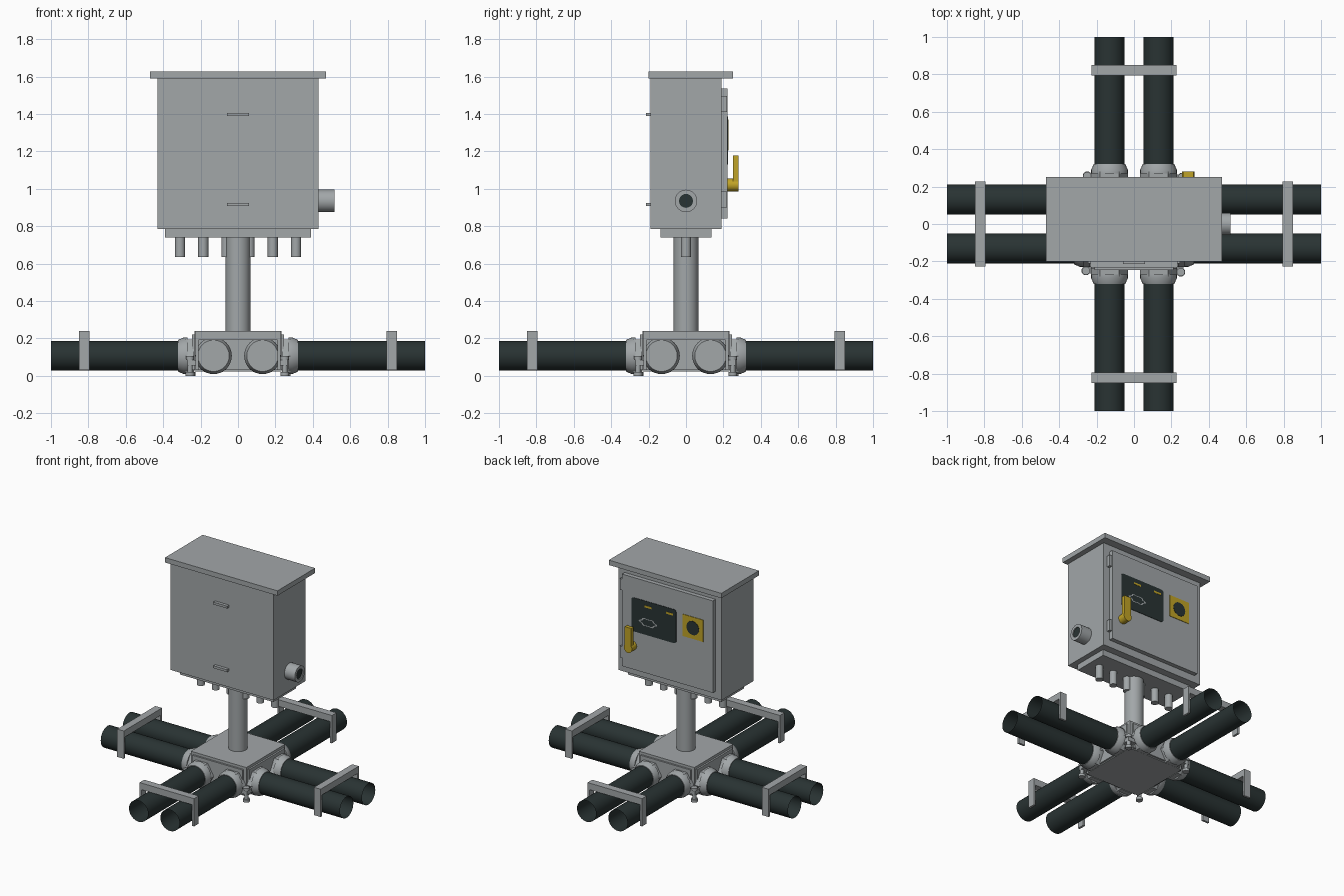
import bpy, bmesh, math
from mathutils import Matrix, Vector

if "Cube" in bpy.data.objects:
    bpy.data.objects.remove(bpy.data.objects["Cube"])


def material(name, rgb):
    m = bpy.data.materials.new(name)
    m.diffuse_color = (*rgb, 1)
    m.use_nodes = True
    m.node_tree.nodes["Principled BSDF"].inputs["Base Color"].default_value = m.diffuse_color
    return m


GREY = material("cabinet grey", (0.36, 0.385, 0.395))
DARK = material("dark pipe", (0.022, 0.033, 0.033))
YELLOW = material("safety yellow", (0.53, 0.37, 0.02))


def finish(name, bm, mat, rot=0, smooth=False):
    bm.transform(Matrix.Rotation(rot, 4, 'Z'))
    me = bpy.data.meshes.new(name)
    bm.to_mesh(me)
    bm.free()
    ob = bpy.data.objects.new(name, me)
    bpy.context.collection.objects.link(ob)
    me.materials.append(mat)
    if smooth:
        bpy.ops.object.select_all(action='DESELECT')
        ob.select_set(True)
        bpy.context.view_layer.objects.active = ob
        bpy.ops.object.shade_smooth_by_angle(angle=math.radians(35))
    return ob


def box(name, x, y, z, mat=GREY, rot=0, round_y=0):
    bm = bmesh.new()
    bmesh.ops.create_cube(bm, size=1)
    for v in bm.verts:
        v.co = [(a + b) / 2 + c * (b - a) for (a, b), c in zip((x, y, z), v.co)]
    if round_y:  # round only the edges that run along y
        es = [e for e in bm.edges
              if abs((e.verts[0].co - e.verts[1].co).normalized().y) > 0.9]
        bmesh.ops.bevel(bm, geom=es, offset=round_y, segments=4, profile=0.5, affect='EDGES')
    return finish(name, bm, mat, rot)


def lathe(name, start, axis, profile, mat=GREY, n=32, rot=0, smooth=True, caps=True):
    """Rings of (distance along axis, radius), capped at both ends if wanted."""
    bm = bmesh.new()
    q = Vector(axis).to_track_quat('Z', 'Y')
    rings = []
    for d, r in profile:
        rings.append([bm.verts.new(Vector(start) + q @ Vector(
            (r * math.cos(2 * math.pi * i / n), r * math.sin(2 * math.pi * i / n), d)))
            for i in range(n)])
    for a, b in zip(rings, rings[1:]):
        for i in range(n):
            j = (i + 1) % n
            bm.faces.new((a[i], a[j], b[j], b[i]))
    if caps:
        bm.faces.new(rings[0][::-1])
        bm.faces.new(rings[-1])
    return finish(name, bm, mat, rot, smooth)


X, Y, Z = (1, 0, 0), (0, 1, 0), (0, 0, 1)

# Cabinet, roof, base plate and post
box("cabinet_body", (-0.43, 0.43), (-0.19, 0.19), (0.785, 1.59))
box("cabinet_roof", (-0.47, 0.47), (-0.2, 0.25), (1.59, 1.627))
box("cabinet_base", (-0.39, 0.39), (-0.135, 0.135), (0.74, 0.785))
lathe("post", (0, 0, 0.235), Z, [(0, 0.066), (0.51, 0.066)])
for i in range(6):
    lathe(f"cable_gland_{i}", (-0.31 + 0.124 * i, 0, 0.635), Z, [(0, 0.027), (0.11, 0.027)], n=20)

# Door with hinges
box("door", (-0.38, 0.38), (0.19, 0.222), (0.84, 1.535))
for z in (0.90, 1.41):
    box("hinge", (0.378, 0.4), (0.19, 0.218), (z, z + 0.085))

# Display panel with its small marks
box("display_panel", (-0.075, 0.3), (0.22, 0.225), (1.13, 1.385), DARK, round_y=0.02)
for x in (-0.02, 0.16):
    box("display_mark", (x - 0.03, x + 0.03), (0.222, 0.227), (1.337, 1.352), YELLOW)


def outline(name, pts, width, y):
    """Thin closed line plate on the door plane."""
    bm = bmesh.new()
    c = sum((Vector(p) for p in pts), Vector((0, 0))) / len(pts)
    rings = [[bm.verts.new((p[0], y, p[1])) for p in pts],
             [bm.verts.new((*(c + (Vector(p) - c) * (1 - width)),)[:1] + (y,)
                           + (*(c + (Vector(p) - c) * (1 - width)),)[1:]) for p in pts]]
    n = len(pts)
    for i in range(n):
        j = (i + 1) % n
        bm.faces.new((rings[0][j], rings[0][i], rings[1][i], rings[1][j]))
    bmesh.ops.recalc_face_normals(bm, faces=bm.faces)
    if sum(f.normal.y for f in bm.faces) < 0:
        bmesh.ops.reverse_faces(bm, faces=bm.faces)
    return finish(name, bm, GREY)


wave = []
for i in range(40):
    a = 2 * math.pi * i / 40
    k = 1 + 0.12 * math.cos(6 * a)
    wave.append((0.16 + 0.07 * k * math.cos(a), 1.225 + 0.03 * k * math.sin(a)))
outline("display_drawing", wave, 0.2, 0.2265)

# Yellow sign with dark disc
box("sign_plate", (-0.3, -0.13), (0.22, 0.226), (1.205, 1.37), YELLOW)
lathe("sign_disc", (-0.215, 0.225, 1.287), Y, [(0, 0.052), (0.003, 0.052)], DARK)

# Yellow door handle
lathe("handle_base", (0.29, 0.22, 1.02), Y, [(0, 0.034), (0.06, 0.034)], YELLOW)
box("handle_lever", (0.262, 0.318), (0.252, 0.28), (1.02, 1.177), YELLOW)

# Rear grips
for z in (0.907, 1.388):
    box("rear_grip", (-0.058, 0.058), (-0.213, -0.19), (z, z + 0.018))

# Side outlet with a dark bore
lathe("side_outlet", (0.43, 0, 0.935), X,
      [(0, 0.06), (0.087, 0.06), (0.087, 0.037), (0.04, 0.037)], caps=False)
lathe("side_outlet_bore", (0.43, 0, 0.935), X, [(0.02, 0.037), (0.08, 0.037)], DARK)

# Junction box at the foot
box("junction_box", (-0.232, 0.232), (-0.232, 0.232), (0.022, 0.24))
box("junction_collar_x", (-0.245, 0.245), (-0.21, 0.21), (0.03, 0.22))
box("junction_collar_y", (-0.21, 0.21), (-0.245, 0.245), (0.03, 0.22))

# Four arms: two open pipes each with couplings, a clamp and a corner foot
for k in range(4):
    rot = k * math.pi / 2
    for s in (-1, 1):
        p = (0, s * 0.131, 0.107)
        lathe(f"pipe_nut_{k}", p, X, [(0.235, 0.1), (0.28, 0.1)], n=6, rot=rot, smooth=False)
        lathe(f"pipe_coupling_{k}", p, X, [(0.27, 0.098), (0.29, 0.098), (0.322, 0.084)], rot=rot)
        lathe(f"pipe_{k}", p, X, [(0.315, 0.08), (1.0, 0.08)], DARK, rot=rot, caps=False)
        box(f"clamp_leg_{k}", (0.795, 0.85), sorted((s * 0.212, s * 0.228)), (0.03, 0.24), rot=rot)
    box(f"clamp_bar_{k}", (0.795, 0.85), (-0.228, 0.228), (0.19, 0.24), rot=rot)
    lathe(f"corner_foot_{k}", (0.257, 0.25, 0), Z, [(0, 0.024), (0.02, 0.024), (0.02, 0.014),
          (0.085, 0.014), (0.085, 0.022), (0.105, 0.022)], n=16, rot=rot)
    box(f"corner_lug_{k}", (0.2, 0.27), (0.2, 0.265), (0.055, 0.085), rot=rot)
